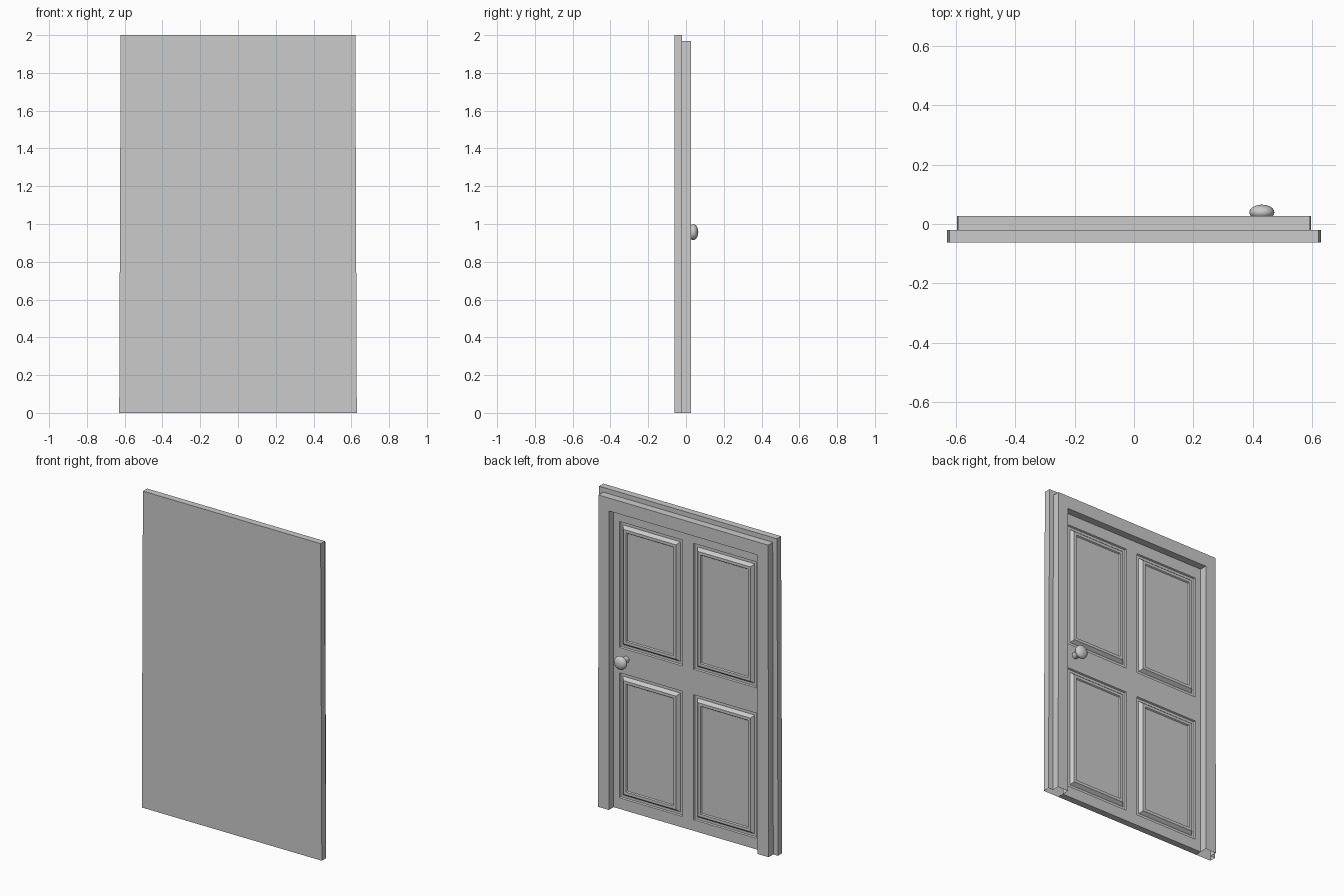
import bpy, bmesh, math

if "Cube" in bpy.data.objects:
    bpy.data.objects.remove(bpy.data.objects["Cube"])

FACE_Y, BACK_Y, FRAME_Y = -0.02, -0.062, 0.027


def new_object(name, faces):
    """Object from a list of faces, each a list of corner points."""
    bm = bmesh.new()
    for pts in faces:
        bm.faces.new([bm.verts.new(p) for p in pts])
    bmesh.ops.remove_doubles(bm, verts=bm.verts, dist=0.0005)
    mesh = bpy.data.meshes.new(name)
    bm.to_mesh(mesh)
    bm.free()
    ob = bpy.data.objects.new(name, mesh)
    bpy.context.collection.objects.link(ob)
    return ob


def rect(x0, x1, z0, z1, y):
    """Rectangle facing the panelled side (+y)."""
    return [(x0, y, z0), (x0, y, z1), (x1, y, z1), (x1, y, z0)]


# Door frame: stepped profile swept over jambs and head, open underneath
# (half width at foot, half width at head, top height, y)
profile = [(0.52, 0.52, 1.888, FACE_Y), (0.52, 0.52, 1.888, FRAME_Y),
           (0.596, 0.592, 1.97, FRAME_Y), (0.596, 0.592, 1.97, FACE_Y),
           (0.629, 0.621, 2.0, FACE_Y), (0.629, 0.621, 2.0, BACK_Y)]
paths = [[(-xf, y, 0), (-xh, y, zt), (xh, y, zt), (xf, y, 0)]
         for xf, xh, zt, y in profile]
faces = []
for a, b in zip(paths, paths[1:]):
    for k in range(3):
        faces.append([a[k], b[k], b[k + 1], a[k + 1]])
# Flat plain side
faces.append(paths[-1][::-1])
new_object("door_frame", faces)

# Door leaf: face grid with four moulded panels
xs = [-0.52, -0.48, -0.04, 0.04, 0.48, 0.52]
zs = [0, 0.07, 0.86, 1.02, 1.815, 1.888]
# Moulding steps: (inset from panel edge, y)
moulding = [(0, FACE_Y), (0.004, -0.029), (0.02, -0.029), (0.036, -0.009),
            (0.054, -0.009), (0.059, -0.016)]
faces = []
for i in range(5):
    for j in range(5):
        x0, x1, z0, z1 = xs[i], xs[i + 1], zs[j], zs[j + 1]
        if i in (1, 3) and j in (1, 3):
            rings = [rect(x0 + d, x1 - d, z0 + d, z1 - d, y) for d, y in moulding]
            for a, b in zip(rings, rings[1:]):
                for k in range(4):
                    n = (k + 1) % 4
                    faces.append([a[k], a[n], b[n], b[k]])
            faces.append(rings[-1])
        else:
            faces.append(rect(x0, x1, z0, z1, FACE_Y))
# Underside of the leaf
faces.append([(-0.52, BACK_Y, 0), (-0.52, FACE_Y, 0), (0.52, FACE_Y, 0), (0.52, BACK_Y, 0)])
new_object("door_leaf", faces)

# Knob and its stem
bpy.ops.mesh.primitive_cylinder_add(vertices=20, radius=0.02, depth=0.05,
                                    location=(0.43, 0.005, 0.957),
                                    rotation=(math.pi / 2, 0, 0))
bpy.context.object.name = "knob_stem"
bpy.ops.object.shade_smooth_by_angle()
bpy.ops.mesh.primitive_uv_sphere_add(segments=24, ring_count=14, radius=0.042,
                                     location=(0.43, 0.039, 0.957),
                                     rotation=(math.pi / 2, 0, 0))
knob = bpy.context.object
knob.name = "knob"
knob.scale = (1, 1, 0.62)
bpy.ops.object.shade_smooth()
